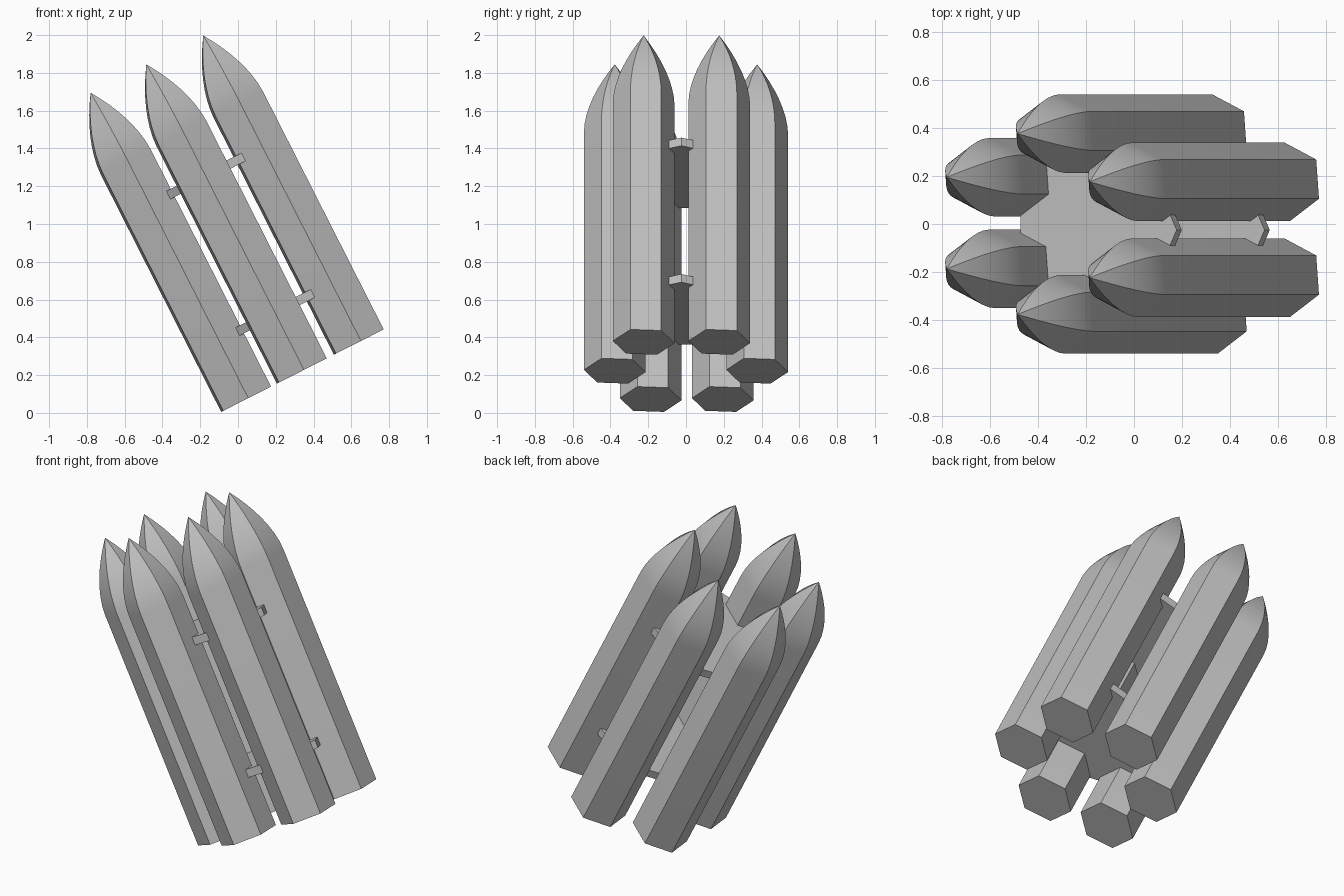
import bpy, bmesh, math
from mathutils import Matrix, Vector

cube = bpy.data.objects.get("Cube")
if cube:
    bpy.data.objects.remove(cube, do_unlink=True)

# Single matte grey
GREY = (0.52, 0.52, 0.52, 1)
grey = bpy.data.materials.new("matte_grey")
grey.use_nodes = True
grey.diffuse_color = GREY
bsdf = grey.node_tree.nodes["Principled BSDF"]
bsdf.inputs["Base Color"].default_value = GREY
bsdf.inputs["Roughness"].default_value = 0.8

# The whole cluster leans toward -x
LEAN = Matrix.Translation((0.338, 0, 0.222)) @ Matrix.Rotation(math.radians(-26.9), 4, 'Y')


def ngon_solid(name, sides, rings, turn, offset):
    """Loft regular polygons given as (radius, height); radius 0 makes a tip."""
    bm = bmesh.new()
    loops = []
    for radius, height in rings:
        if radius == 0:
            loops.append([bm.verts.new((0, 0, height))] * sides)
            continue
        loops.append([bm.verts.new((radius * math.cos(turn + math.tau * i / sides),
                                    radius * math.sin(turn + math.tau * i / sides),
                                    height)) for i in range(sides)])
    for low, high in zip(loops, loops[1:]):
        for i in range(sides):
            j = (i + 1) % sides
            corners = [low[i], low[j], high[j], high[i]]
            bm.faces.new(list(dict.fromkeys(corners)))
    bm.faces.new(loops[0][::-1])
    if rings[-1][0] > 0:
        bm.faces.new(loops[-1])
    mesh = bpy.data.meshes.new(name)
    bm.to_mesh(mesh)
    bm.free()
    mesh.materials.append(grey)
    obj = bpy.data.objects.new(name, mesh)
    bpy.context.collection.objects.link(obj)
    obj.matrix_world = LEAN @ Matrix.Translation(Vector((*offset, 0)))
    bpy.ops.object.select_all(action='DESELECT')
    obj.select_set(True)
    bpy.context.view_layer.objects.active = obj
    bpy.ops.object.shade_smooth_by_angle(angle=math.radians(30))
    return obj


# Hexagonal rockets with curved pointed noses
RADIUS, SHOULDER, LENGTH, STEPS = 0.164, 1.41, 1.82, 8
profile = [(RADIUS, 0)]
for k in range(STEPS):
    s = k / STEPS
    profile.append((RADIUS * (1 - s ** 1.8), SHOULDER + s * (LENGTH - SHOULDER)))
profile.append((0, LENGTH))

rows = {"upper": (0.338, 0.176, -0.224),
        "middle": (0.0, 0.377, -0.377),
        "lower": (-0.331, 0.195, -0.187)}
for row, (across, back, front) in rows.items():
    for side, y in (("back", back), ("front", front)):
        ngon_solid(f"{row}_{side}_rocket", 6, profile, math.radians(34.5), (across, y))

# Two plates tying the rockets together
for name, height in (("bottom_plate", 0.34), ("top_plate", 1.15)):
    ngon_solid(name, 7, [(0.384, height - 0.024), (0.384, height + 0.024)], 0, (0.032, -0.025))
